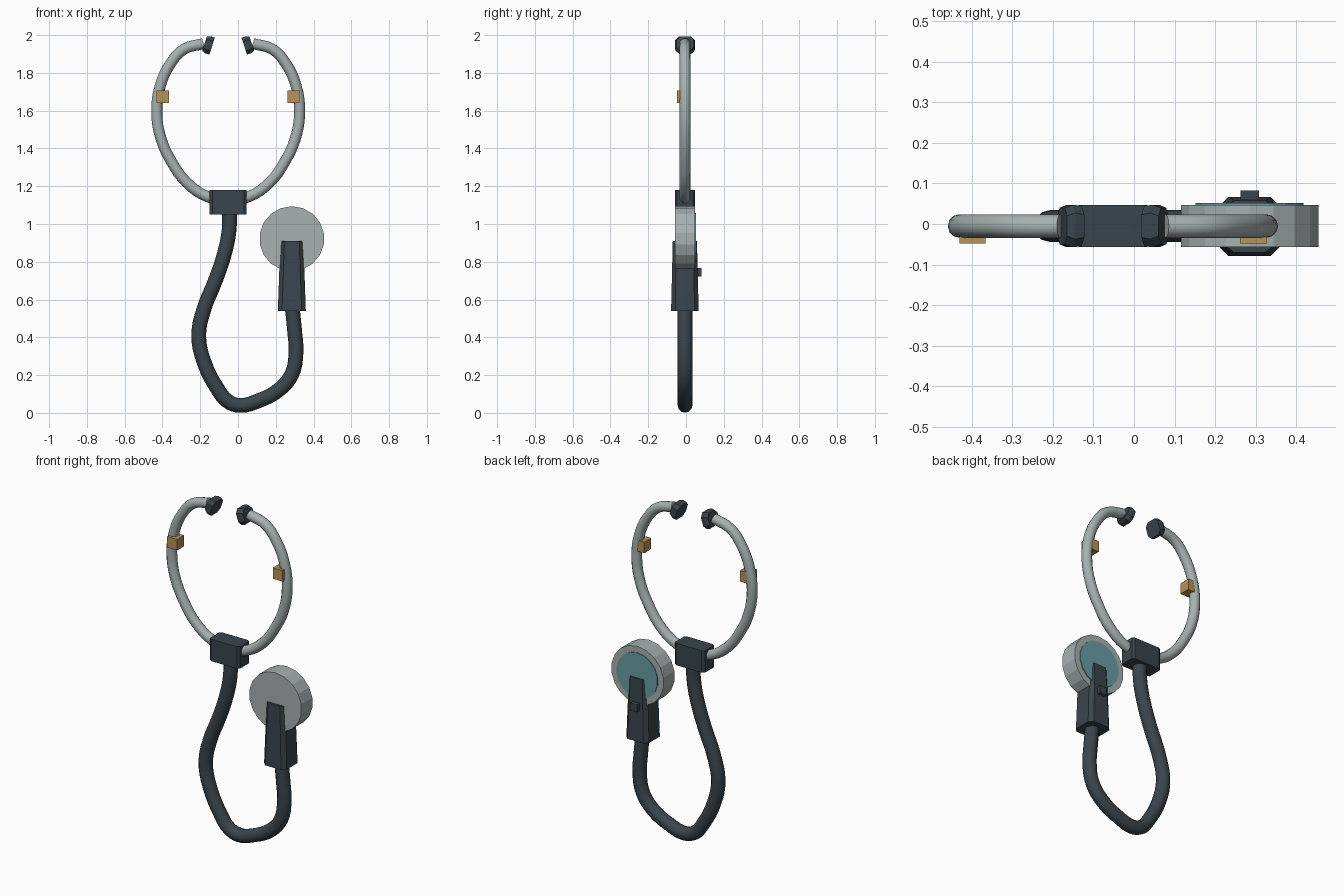
import bpy, bmesh, math
from mathutils import Matrix, Vector

if "Cube" in bpy.data.objects:
    bpy.data.objects.remove(bpy.data.objects["Cube"])

MID_X, MID_Y = -0.052, -0.005   # centre line of the headset, depth of the tubes
DISC = Vector((0.285, -0.005, 0.922))


def material(name, rgb):
    m = bpy.data.materials.new(name)
    m.diffuse_color = (*rgb, 1)
    m.use_nodes = True
    m.node_tree.nodes["Principled BSDF"].inputs["Base Color"].default_value = m.diffuse_color
    return m


DARK = material("dark rubber", (0.042, 0.060, 0.073))
METAL = material("grey metal", (0.38, 0.44, 0.43))
GOLD = material("brass", (0.48, 0.29, 0.095))
TEAL = material("teal membrane", (0.14, 0.34, 0.38))


def add_mesh(name, bm, mat, matrix=Matrix()):
    bmesh.ops.recalc_face_normals(bm, faces=bm.faces)
    me = bpy.data.meshes.new(name)
    bm.to_mesh(me)
    bm.free()
    me.materials.append(mat)
    ob = bpy.data.objects.new(name, me)
    ob.matrix_world = matrix
    bpy.context.collection.objects.link(ob)
    return ob


def chamfered_prism(name, rings, mat, matrix):
    """Loft of rectangles with cut corners; ring = (z, half x, half y, cut x, cut y)."""
    bm = bmesh.new()
    loops = []
    for z, hx, hy, cx, cy in rings:
        pts = [(hx, hy - cy), (hx - cx, hy), (cx - hx, hy), (-hx, hy - cy),
               (-hx, cy - hy), (cx - hx, -hy), (hx - cx, -hy), (hx, cy - hy)]
        loops.append([bm.verts.new((x, y, z)) for x, y in pts])
    for a, b in zip(loops, loops[1:]):
        for i in range(8):
            j = (i + 1) % 8
            bm.faces.new((a[i], a[j], b[j], b[i]))
    bm.faces.new(loops[0])
    bm.faces.new(loops[-1])
    return add_mesh(name, bm, mat, matrix)


def box(name, loc, size, mat):
    bm = bmesh.new()
    bmesh.ops.create_cube(bm, size=1, matrix=Matrix.Diagonal((*size, 1)))
    return add_mesh(name, bm, mat, Matrix.Translation(loc))


def cylinder(name, loc, radius, depth, sides, mat):
    bm = bmesh.new()
    bmesh.ops.create_cone(bm, cap_ends=True, segments=sides, radius1=radius,
                          radius2=radius, depth=depth)
    return add_mesh(name, bm, mat,
                    Matrix.Translation(loc) @ Matrix.Rotation(math.pi / 2, 4, 'X'))


def tube(name, points, radius, mat):
    cu = bpy.data.curves.new(name, 'CURVE')
    cu.dimensions = '3D'
    cu.bevel_depth = radius
    cu.bevel_resolution = 4
    cu.resolution_u = 4
    cu.use_fill_caps = True
    sp = cu.splines.new('BEZIER')
    sp.bezier_points.add(len(points) - 1)
    for p, (x, z) in zip(sp.bezier_points, points):
        p.co = (x, MID_Y, z)
        p.handle_left_type = p.handle_right_type = 'AUTO'
    cu.materials.append(mat)
    ob = bpy.data.objects.new(name, cu)
    bpy.context.collection.objects.link(ob)
    bpy.ops.object.select_all(action='DESELECT')
    ob.select_set(True)
    bpy.context.view_layer.objects.active = ob
    bpy.ops.object.convert(target='MESH')
    bpy.ops.object.shade_smooth_by_angle(angle=math.radians(40))


# Metal headset bow, half profile mirrored about the centre line
half = [(0.13, 1.955), (0.235, 1.925), (0.305, 1.85), (0.36, 1.73), (0.378, 1.59),
        (0.355, 1.45), (0.30, 1.33), (0.22, 1.22), (0.11, 1.145)]
left = [(MID_X - d, z) for d, z in half]
right = [(MID_X + d, z) for d, z in reversed(half)]
tube("headset_bow", left + [(MID_X, 1.125)] + right, 0.029, METAL)

# Rubber hose from the yoke down and round to the chest piece
tube("hose", [(-0.045, 1.08), (-0.047, 0.97), (-0.07, 0.85), (-0.12, 0.70), (-0.18, 0.55),
              (-0.208, 0.41), (-0.18, 0.27), (-0.11, 0.13), (-0.055, 0.062), (0.01, 0.04),
              (0.11, 0.065), (0.22, 0.125), (0.285, 0.205), (0.307, 0.32), (0.30, 0.43),
              (0.287, 0.56)], 0.039, DARK)

# Yoke block
chamfered_prism("yoke", [(1.05, 0.098, 0.052, 0.014, 0.01), (1.18, 0.098, 0.052, 0.014, 0.01)],
                DARK, Matrix.Translation((MID_X, MID_Y, 0)))

# Ear tips and brass clips, one per side
for side, label in ((-1, "left"), (1, "right")):
    axis = Vector((-side * 0.95, 0, -0.31)).normalized()
    depth = Vector((0, 1, 0))
    rot = Matrix((depth.cross(axis), depth, axis)).transposed().to_4x4()
    tip = Matrix.Translation((MID_X + side * 0.105, MID_Y, 1.948)) @ rot
    chamfered_prism(label + "_ear_tip",
                    [(-0.021, 0.040, 0.045, 0.02, 0.02), (-0.002, 0.047, 0.052, 0.02, 0.02),
                     (0.021, 0.047, 0.050, 0.022, 0.022)], DARK, tip)
    box(label + "_clip", (MID_X + side * 0.346, -0.015, 1.673), (0.065, 0.065, 0.065), GOLD)

# Chest piece disc with membrane on the back
cylinder("chest_disc", DISC, 0.172, 0.104, 18, METAL)
cylinder("membrane", DISC + Vector((0, 0.053, 0)), 0.135, 0.008, 18, TEAL)

# Tapered stem holding the disc, with a small knob behind
chamfered_prism("chest_stem", [(0.54, 0.074, 0.073, 0.022, 0.022),
                               (0.91, 0.061, 0.064, 0.022, 0.018)],
                DARK, Matrix.Translation((DISC.x, -0.006, 0)))
box("stem_knob", (DISC.x, 0.062, 0.745), (0.045, 0.042, 0.045), DARK)
